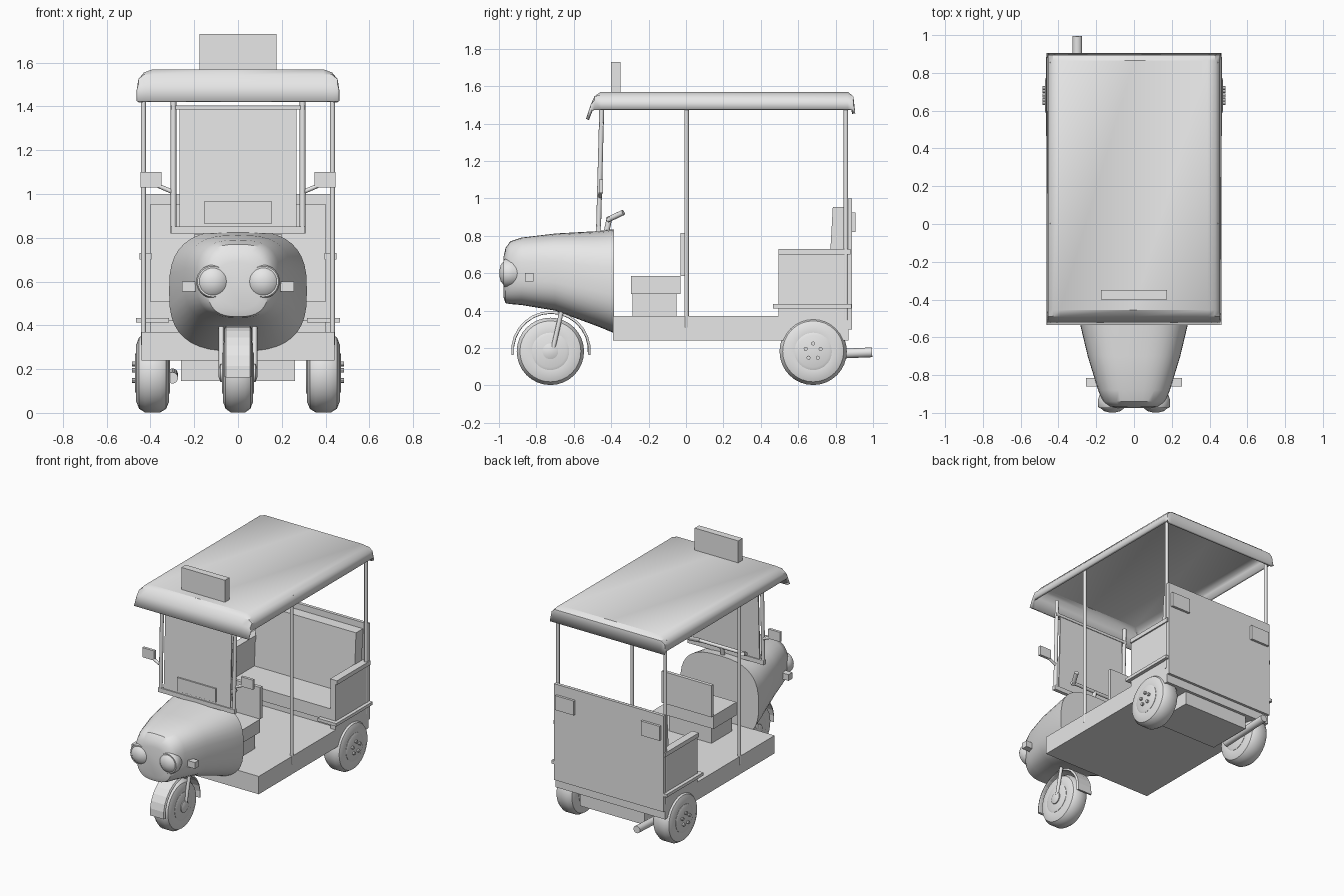
import bpy, bmesh, math
from mathutils import Vector

cube = bpy.data.objects.get("Cube")
if cube:
    bpy.data.objects.remove(cube, do_unlink=True)

GREY = bpy.data.materials.new("plain grey")
GREY.use_nodes = True
GREY.diffuse_color = (0.8, 0.8, 0.8, 1)
GREY.node_tree.nodes["Principled BSDF"].inputs["Base Color"].default_value = (0.8, 0.8, 0.8, 1)


def finish(name, bm, smooth=False):
    bmesh.ops.recalc_face_normals(bm, faces=bm.faces)
    mesh = bpy.data.meshes.new(name)
    bm.to_mesh(mesh)
    bm.free()
    obj = bpy.data.objects.new(name, mesh)
    bpy.context.collection.objects.link(obj)
    mesh.materials.append(GREY)
    if smooth:
        bpy.ops.object.select_all(action="DESELECT")
        obj.select_set(True)
        bpy.context.view_layer.objects.active = obj
        bpy.ops.object.shade_smooth_by_angle(angle=math.radians(35))
    return obj


def box(name, xs, ys, zs, lean=0):
    """Box between limits; lean moves its top edge along y."""
    bm = bmesh.new()
    bmesh.ops.create_cube(bm, size=1)
    for v in bm.verts:
        top = v.co.z > 0
        v.co = [lim[0] if c < 0 else lim[1] for c, lim in zip(v.co, (xs, ys, zs))]
        v.co.y += lean if top else 0
    return finish(name, bm)


def pair(name, xs, ys, zs):
    box("left_" + name, xs, ys, zs)
    box("right_" + name, (-xs[1], -xs[0]), ys, zs)


def rod(name, a, b, r, sides=12):
    a, b = Vector(a), Vector(b)
    bm = bmesh.new()
    bmesh.ops.create_cone(bm, cap_ends=True, segments=sides, radius1=r, radius2=r, depth=(b - a).length)
    bm.transform((b - a).to_track_quat("Z", "Y").to_matrix().to_4x4())
    bmesh.ops.translate(bm, verts=bm.verts, vec=(a + b) / 2)
    return finish(name, bm, True)


def loft(name, rings, smooth=True):
    """Skin closed rings of points and cap both ends."""
    bm = bmesh.new()
    loops = [[bm.verts.new(p) for p in ring] for ring in rings]
    n = len(loops[0])
    for a, b in zip(loops, loops[1:]):
        for i in range(n):
            j = (i + 1) % n
            bm.faces.new((a[i], a[j], b[j], b[i]))
    bm.faces.new(loops[0])
    bm.faces.new(loops[-1])
    return finish(name, bm, smooth)


def lathe(name, profile, centre, axis="x", sides=32):
    """Turn (offset, radius) pairs about an axis through centre."""
    rings = []
    for off, r in profile:
        ring = []
        for i in range(sides):
            c = r * math.cos(math.tau * i / sides)
            s = r * math.sin(math.tau * i / sides)
            ring.append(Vector(centre) + Vector((off, c, s) if axis == "x" else (c, off, s)))
        rings.append(ring)
    return loft(name, rings)


# Roof: one curved shell with drooping edges
def along(table, t):
    for (a, za), (b, zb) in zip(table, table[1:]):
        if t <= b:
            return za + (zb - za) * (t - a) / (b - a)
    return table[-1][1]


ends = [(-0.535, 1.425), (-0.51, 1.5), (-0.49, 1.545), (-0.455, 1.57), (0.865, 1.57),
        (0.895, 1.545), (0.905, 1.455)]
half = [(0, 1.57), (0.39, 1.57), (0.43, 1.555), (0.455, 1.525), (0.463, 1.475)]
xs = sorted({s * x for x, z in half for s in (-1, 1)})
bm = bmesh.new()
grid = [[bm.verts.new((x, y, min(z, along(half, abs(x)))))
         for x in xs] for y, z in ends]
for r0, r1 in zip(grid, grid[1:]):
    for i in range(len(xs) - 1):
        bm.faces.new((r0[i], r0[i + 1], r1[i + 1], r1[i]))
roof = finish("roof", bm, True)
shell = roof.modifiers.new("thickness", "SOLIDIFY")
shell.thickness = 0.018
shell.offset = -1
box("roof_sign", (-0.175, 0.175), (-0.4, -0.35), (1.56, 1.73))

# Hood: rounded sections narrowing to the nose
stations = [(-0.385, 0.315, 0.28, 0.835), (-0.47, 0.3, 0.315, 0.825), (-0.7, 0.245, 0.4, 0.812),
            (-0.88, 0.19, 0.43, 0.79), (-0.94, 0.165, 0.435, 0.77), (-0.965, 0.14, 0.44, 0.735),
            (-0.975, 0.1, 0.47, 0.69)]
rings = []
for y, w, z0, z1 in stations:
    ring = []
    for i in range(40):
        a = math.tau * i / 40
        c, s = math.cos(a), math.sin(a)
        ring.append((w * math.copysign(abs(c) ** 0.72, c), y,
                     (z0 + z1) / 2 + (z1 - z0) / 2 * math.copysign(abs(s) ** 0.72, s)))
    rings.append(ring)
loft("hood", rings)
pair("turn_signal", (0.17, 0.255), (-0.86, -0.815), (0.555, 0.6))

# Floor and rear underbox
box("floor", (-0.44, 0.44), (-0.39, 0.87), (0.24, 0.37))
box("rear_underbox", (-0.26, 0.26), (0.52, 0.85), (0.145, 0.24))

# Driver seat
box("driver_seat_base", (-0.17, 0.17), (-0.285, -0.05), (0.37, 0.49))
box("driver_seat_cushion", (-0.2, 0.2), (-0.295, -0.03), (0.49, 0.585))
box("driver_seat_back", (-0.2, 0.2), (-0.03, -0.005), (0.585, 0.815))

# Passenger bench and rear body
box("bench_base", (-0.4, 0.4), (0.53, 0.86), (0.37, 0.42))
box("bench_cushion", (-0.4, 0.4), (0.5, 0.86), (0.42, 0.51))
box("bench_back", (-0.4, 0.4), (0.76, 0.84), (0.51, 0.955), lean=0.025)
box("rear_panel", (-0.44, 0.44), (0.865, 0.888), (0.3, 1.0))
pair("rear_lamp", (0.27, 0.42), (0.885, 0.905), (0.82, 0.925))
pair("bench_side", (0.4, 0.44), (0.495, 0.87), (0.31, 0.7))
pair("bench_rail", (0.395, 0.45), (0.495, 0.88), (0.7, 0.73))
pair("bumper_rail", (0.435, 0.465), (0.465, 0.885), (0.412, 0.434))
pair("bumper_rail_end", (0.315, 0.465), (0.465, 0.495), (0.412, 0.434))

# Windscreen with its frame
box("windscreen", (-0.268, 0.268), (-0.472, -0.462), (0.85, 1.39), lean=0.018)
box("windscreen_plate", (-0.155, 0.155), (-0.479, -0.469), (0.865, 0.965))
box("windscreen_lower_bar", (-0.307, 0.307), (-0.48, -0.455), (0.82, 0.852))
box("windscreen_upper_bar", (-0.307, 0.307), (-0.462, -0.44), (1.385, 1.405))

# Handlebar
rod("handlebar_stem", (0, -0.43, 0.8), (0, -0.41, 0.89), 0.015)
rod("handlebar", (-0.2, -0.41, 0.89), (0.2, -0.41, 0.89), 0.012)

# Parts mirrored on both sides
for side, s in (("left", 1), ("right", -1)):
    rod(side + "_windscreen_post", (s * 0.295, -0.468, 0.82), (s * 0.295, -0.45, 1.5), 0.013)
    rod(side + "_middle_post", (s * 0.432, 0.003, 0.31), (s * 0.432, 0.003, 1.54), 0.012)
    rod(side + "_rear_post", (s * 0.432, 0.855, 0.35), (s * 0.432, 0.855, 1.54), 0.012)
    rod(side + "_grip", (s * 0.18, -0.42, 0.885), (s * 0.22, -0.335, 0.925), 0.015)
    rod(side + "_mirror_arm", (s * 0.3, -0.46, 1.01), (s * 0.37, -0.455, 1.04), 0.01)
    # Headlight: rim and shallow domed lens
    lathe(side + "_headlight", [(-0.9, 0.065), (-0.93, 0.076), (-0.965, 0.076), (-0.975, 0.07),
                                (-0.975, 0.062), (-0.99, 0.045), (-0.998, 0.015)],
          (s * 0.115, 0, 0.6), "y")
pair("mirror", (0.35, 0.445), (-0.465, -0.445), (1.03, 1.1))

# Wheels: rounded tyre, rim and hub
tyre = [(-0.072, 0.1), (-0.075, 0.13), (-0.062, 0.163), (-0.035, 0.18), (0.035, 0.18),
        (0.062, 0.163), (0.075, 0.13), (0.072, 0.1)]
rim = [(-0.08, 0.085), (-0.074, 0.1), (0.074, 0.1), (0.08, 0.085)]
for name, x, y in (("front", 0, -0.725), ("rear_left", 0.39, 0.68), ("rear_right", -0.39, 0.68)):
    centre = (x, y, 0.182)
    lathe(name + "_tyre", tyre if x else [(o * 0.92, r) for o, r in tyre], centre)
    lathe(name + "_rim", rim if x else [(o * 0.92, r) for o, r in rim], centre)
    s = 1 if x > 0 else -1
    if x:
        for i in range(5):
            a = math.tau * i / 5 + math.pi / 2
            p = Vector((x + s * 0.07, y + 0.042 * math.cos(a), 0.182 + 0.042 * math.sin(a)))
            rod(f"{name}_bolt_{i + 1}", p, p + Vector((s * 0.024, 0, 0)), 0.011, 8)
    else:
        lathe("front_hub", [(-0.088, 0.02), (-0.08, 0.042), (0.08, 0.042), (0.088, 0.02)], centre)
        for side, k in (("left", 1), ("right", -1)):
            rod(side + "_fork", (k * 0.076, -0.71, 0.2), (k * 0.076, -0.66, 0.42), 0.012)

# Front mudguard: segmented arch with short side flanges
rings = []
for i in range(15):
    a = math.radians(-6 + 192 * i / 14)
    rings.append([(x, -0.722 + r * math.cos(a), 0.185 + r * math.sin(a))
                  for x, r in ((-0.062, 0.2), (-0.055, 0.213), (0.055, 0.213), (0.062, 0.2),
                               (0.05, 0.198), (-0.05, 0.198))])
loft("front_mudguard", rings, smooth=False)

# Exhaust
rod("exhaust_pipe", (-0.3, 0.6, 0.16), (-0.3, 0.995, 0.177), 0.026, 16)
